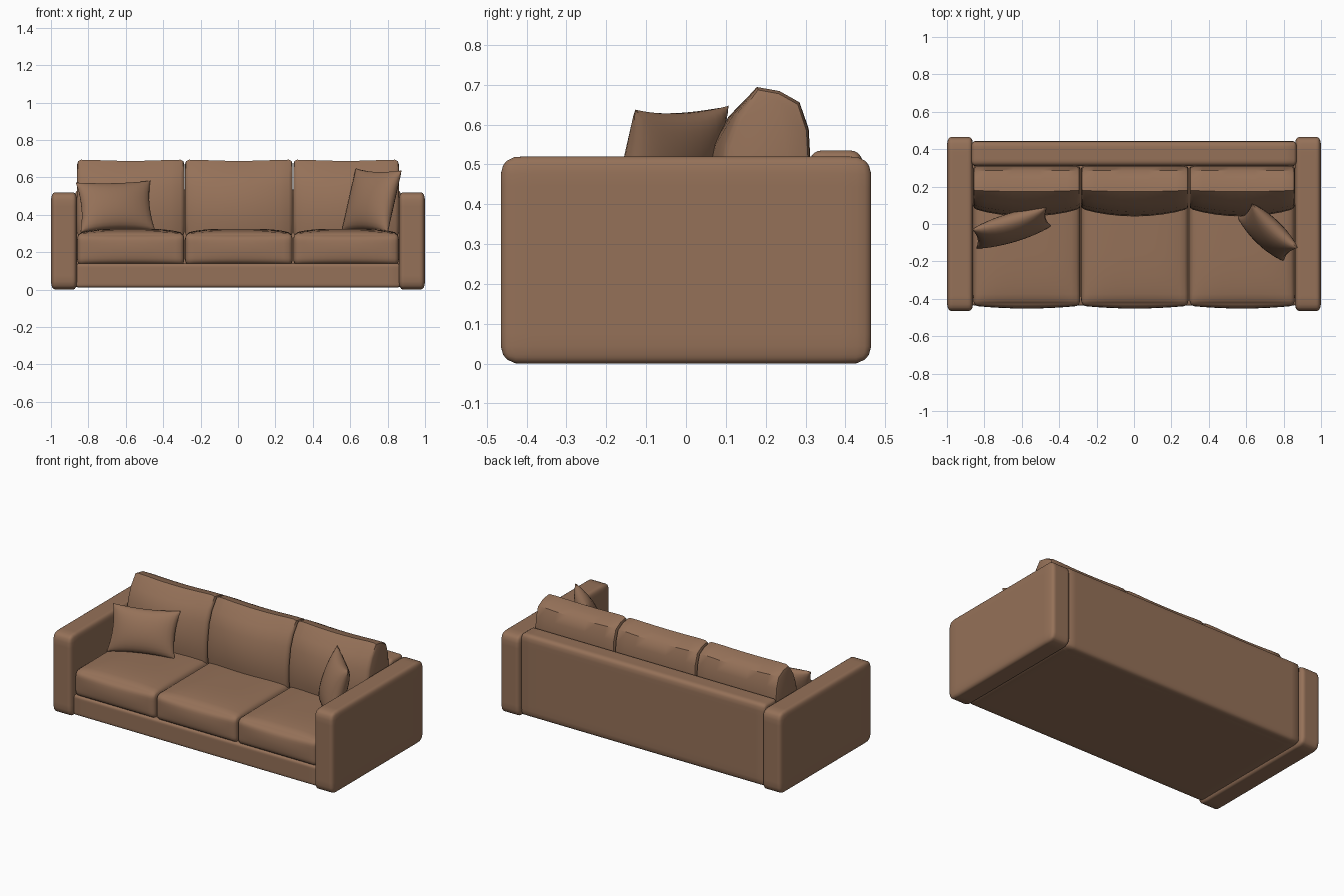
import bpy, bmesh, math
from mathutils import Vector

cube = bpy.data.objects.get("Cube")
if cube:
    bpy.data.objects.remove(cube, do_unlink=True)

# One brown upholstery colour
fabric = bpy.data.materials.new("brown_fabric")
fabric.use_nodes = True
COLOR = (0.30, 0.165, 0.098, 1)
fabric.diffuse_color = COLOR
bsdf = fabric.node_tree.nodes["Principled BSDF"]
bsdf.inputs["Base Color"].default_value = COLOR
bsdf.inputs["Roughness"].default_value = 0.9


def finish(name, bm):
    bmesh.ops.recalc_face_normals(bm, faces=bm.faces)
    mesh = bpy.data.meshes.new(name)
    bm.to_mesh(mesh)
    bm.free()
    mesh.materials.append(fabric)
    obj = bpy.data.objects.new(name, mesh)
    bpy.context.collection.objects.link(obj)
    bpy.ops.object.select_all(action='DESELECT')
    obj.select_set(True)
    bpy.context.view_layer.objects.active = obj
    bpy.ops.object.shade_smooth_by_angle(angle=math.radians(40))
    return obj


def soft_box(name, low, high, radii, shape=None, cuts=15):
    """Box with rounded edges; shape(u, v, w) returns an extra offset."""
    low, high = Vector(low), Vector(high)
    center, half = (low + high) / 2, (high - low) / 2
    bm = bmesh.new()
    bmesh.ops.create_cube(bm, size=2)
    bmesh.ops.subdivide_edges(bm, edges=bm.edges[:], cuts=cuts, use_grid_fill=True)
    for vert in bm.verts:
        unit = Vector([math.sin(c * math.pi / 2) for c in vert.co])
        inner, out = Vector(), Vector()
        for i in range(3):
            p, limit = unit[i] * half[i], half[i] - radii[i]
            inner[i] = max(-limit, min(limit, p))
            out[i] = (p - inner[i]) / radii[i]
        if out.length > 0:
            out.normalize()
        pos = Vector([inner[i] + out[i] * radii[i] for i in range(3)])
        if shape:
            pos += Vector(shape(*unit))
        vert.co = center + pos
    return finish(name, bm)


# Frame: arms, base and backrest
for side, label in ((-1, "right"), (1, "left")):
    x = sorted((side * 0.86, side * 1.0))
    soft_box(label + "_arm", (x[0], -0.465, 0), (x[1], 0.465, 0.52), (0.022, 0.045, 0.045))
soft_box("base", (-0.87, -0.437, 0.01), (0.87, 0.42, 0.14), (0.02, 0.02, 0.015))
soft_box("backrest", (-0.87, 0.31, 0.01), (0.87, 0.443, 0.535), (0.02, 0.03, 0.03))


# Seat cushions: crowned top, gently bowed front
def seat_shape(u, v, w):
    crown = (1 - u ** 4) * (1 - v ** 4)
    bow = (1 - u * u) * (1 - w * w)
    return (0, -0.015 * bow * max(0, -v), 0.025 * crown * max(0, w))


SPANS = (("right", -0.86, -0.287), ("middle", -0.283, 0.292), ("left", 0.296, 0.86))
for label, x0, x1 in SPANS:
    soft_box(label + "_seat_cushion", (x0, -0.437, 0.13), (x1, 0.3, 0.3),
             (0.02, 0.04, 0.035), seat_shape)

# Back cushions: leaning side profile swept across, fuller in the middle
PROFILE = [(0.09, 0.28), (0.08, 0.36), (0.085, 0.45), (0.10, 0.55), (0.13, 0.63),
           (0.18, 0.698), (0.235, 0.688), (0.285, 0.66), (0.308, 0.59),
           (0.313, 0.5), (0.305, 0.28)]
STATIONS = (-1, -0.98, -0.93, -0.75, -0.5, -0.25, 0, 0.25, 0.5, 0.75, 0.93, 0.98, 1)


def back_cushion(name, x0, x1):
    bm = bmesh.new()
    rings = []
    for u in STATIONS:
        size = 0.86 + 0.14 * (1 - abs(u) ** 24) ** 0.5
        full = 1 - u * u
        ring = []
        for y, z in PROFILE:
            front = max(0, 0.2 - y) / 0.12
            py = 0.2 + (y - 0.2) * size - 0.04 * full * front
            pz = 0.48 + (z - 0.48) * (size + 0.08 * (1 - size)) - 0.01 * full * (z > 0.6)
            ring.append(bm.verts.new(((x0 + x1) / 2 + u * (x1 - x0) / 2, py, pz)))
        rings.append(ring)
    n = len(PROFILE)
    for a, b in zip(rings, rings[1:]):
        for i in range(n):
            bm.faces.new((a[i], a[(i + 1) % n], b[(i + 1) % n], b[i]))
    bm.faces.new(rings[0])
    bm.faces.new(rings[-1])
    finish(name, bm)


for label, x0, x1 in SPANS:
    back_cushion(label + "_back_cushion", x0, x1)


# Throw pillows: two puffed sheets pinched together at the seam
def throw_pillow(name, center, across, up, puff, n=14):
    center, across, up = Vector(center), Vector(across) / 2, Vector(up) / 2
    normal = across.cross(up).normalized()
    bm = bmesh.new()
    for side in (-1, 1):
        grid = []
        for i in range(n + 1):
            row = []
            for j in range(n + 1):
                u = math.sin((i / n - 0.5) * math.pi)
                v = math.sin((j / n - 0.5) * math.pi)
                depth = puff * max(0, (1 - u * u) * (1 - v * v)) ** 0.45
                pu, pv = u * (1 - 0.09 * (1 - v * v)), v * (1 - 0.09 * (1 - u * u))
                row.append(bm.verts.new(center + across * pu + up * pv + normal * side * depth))
            grid.append(row)
        for i in range(n):
            for j in range(n):
                bm.faces.new((grid[i][j], grid[i + 1][j], grid[i + 1][j + 1], grid[i][j + 1]))
    bmesh.ops.remove_doubles(bm, verts=bm.verts[:], dist=0.0005)
    finish(name, bm)


throw_pillow("right_throw_pillow", (-0.655, -0.02, 0.445),
             (0.40, 0.12, 0.01), (-0.025, 0.10, 0.265), 0.065)
throw_pillow("left_throw_pillow", (0.715, -0.045, 0.475),
             (0.245, -0.235, -0.01), (0.075, 0.07, 0.335), 0.068)
